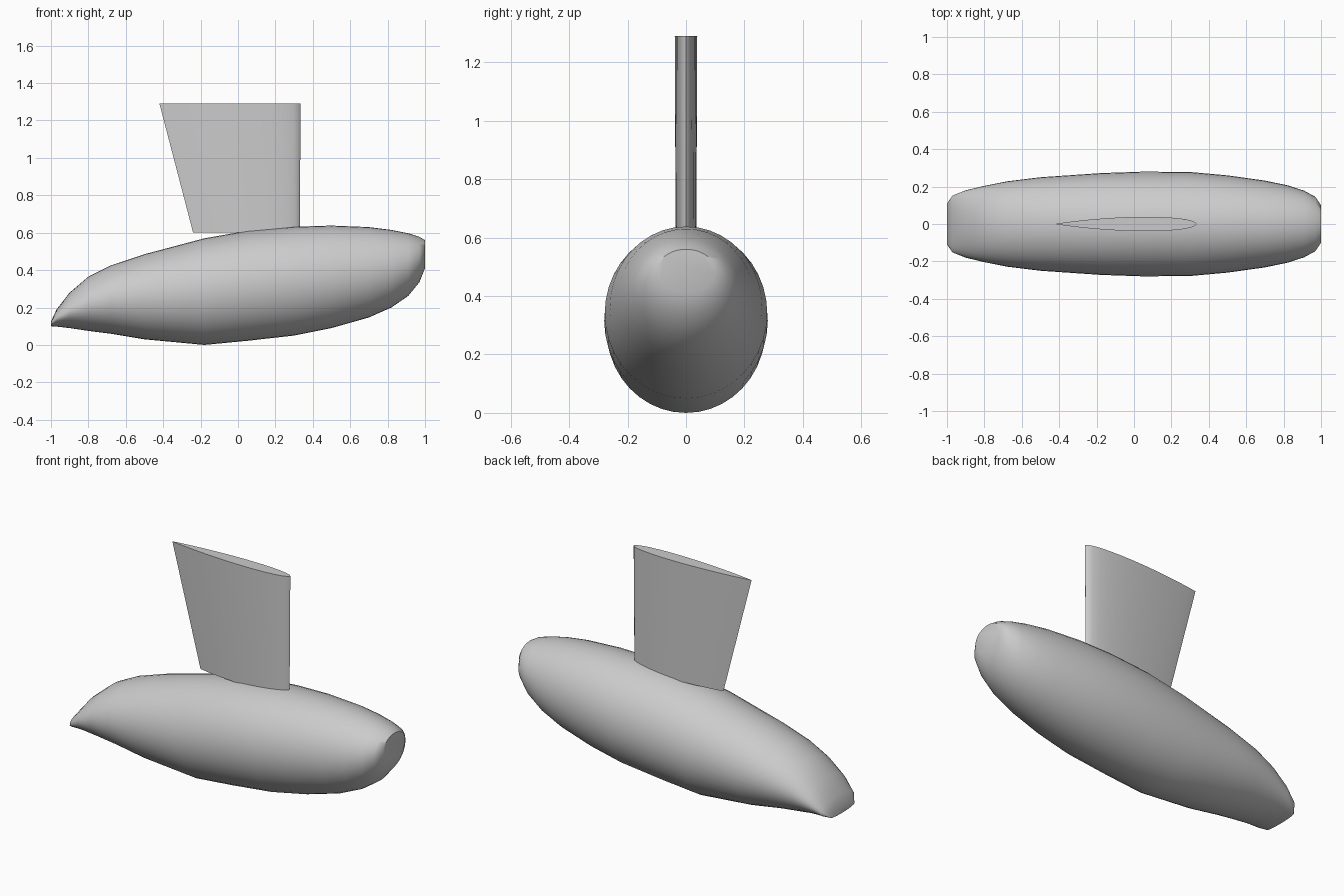
import bpy, bmesh, math

cube = bpy.data.objects.get("Cube")
if cube:
    bpy.data.objects.remove(cube, do_unlink=True)

grey = bpy.data.materials.new("plain_grey")
grey.use_nodes = True
colour = (0.6, 0.6, 0.6, 1)
grey.diffuse_color = colour
grey.node_tree.nodes["Principled BSDF"].inputs["Base Color"].default_value = colour


def loft(name, rings, angle):
    """Skin a list of closed rings and cap both ends."""
    bm = bmesh.new()
    loops = [[bm.verts.new(p) for p in ring] for ring in rings]
    n = len(loops[0])
    for a, b in zip(loops, loops[1:]):
        for i in range(n):
            j = (i + 1) % n
            bm.faces.new((a[i], a[j], b[j], b[i]))
    bm.faces.new(loops[0])
    bm.faces.new(loops[-1])
    bmesh.ops.recalc_face_normals(bm, faces=bm.faces)
    mesh = bpy.data.meshes.new(name)
    bm.to_mesh(mesh)
    bm.free()
    mesh.materials.append(grey)
    obj = bpy.data.objects.new(name, mesh)
    bpy.context.collection.objects.link(obj)
    bpy.ops.object.select_all(action='DESELECT')
    obj.select_set(True)
    bpy.context.view_layer.objects.active = obj
    bpy.ops.object.shade_smooth_by_angle(angle=math.radians(angle))
    return obj


# Rounded body: x, underside height, top height, half width
stations = [
    (-1.0, 0.10, 0.125, 0.11), (-0.97, 0.098, 0.19, 0.152),
    (-0.9, 0.09, 0.28, 0.18), (-0.8, 0.075, 0.365, 0.204),
    (-0.68, 0.06, 0.425, 0.228), (-0.5, 0.03, 0.485, 0.25),
    (-0.18, 0.0, 0.57, 0.272), (0.05, 0.022, 0.61, 0.28),
    (0.3, 0.05, 0.632, 0.278), (0.5, 0.09, 0.638, 0.26),
    (0.7, 0.147, 0.63, 0.232), (0.82, 0.20, 0.615, 0.207),
    (0.91, 0.262, 0.597, 0.178), (0.97, 0.335, 0.578, 0.145),
    (1.0, 0.41, 0.56, 0.10),
]


def body_ring(x, low, high, half, count=40):
    mid, rise = (low + high) / 2, (high - low) / 2
    turns = [2 * math.pi * i / count for i in range(count)]
    return [(x, half * math.cos(t), mid + rise * math.sin(t)) for t in turns]


loft("body", [body_ring(*s) for s in stations], 50)


# Upright fin with a teardrop section, blunt edge towards +x
def fin_ring(z, tail, nose, half, steps=14):
    def thickness(u):
        return half * 2.6 * (math.sqrt(u) * (1 - u) ** 0.9)
    us = [(1 - math.cos(math.pi * i / steps)) / 2 for i in range(steps + 1)]
    upper = [(u, thickness(u)) for u in us]
    lower = [(u, -t) for u, t in upper[-2:0:-1]]
    return [(nose + (tail - nose) * u, y, z) for u, y in upper + lower]


loft("fin", [fin_ring(0.60, -0.24, 0.33, 0.034),
             fin_ring(1.29, -0.42, 0.335, 0.037)], 40)
